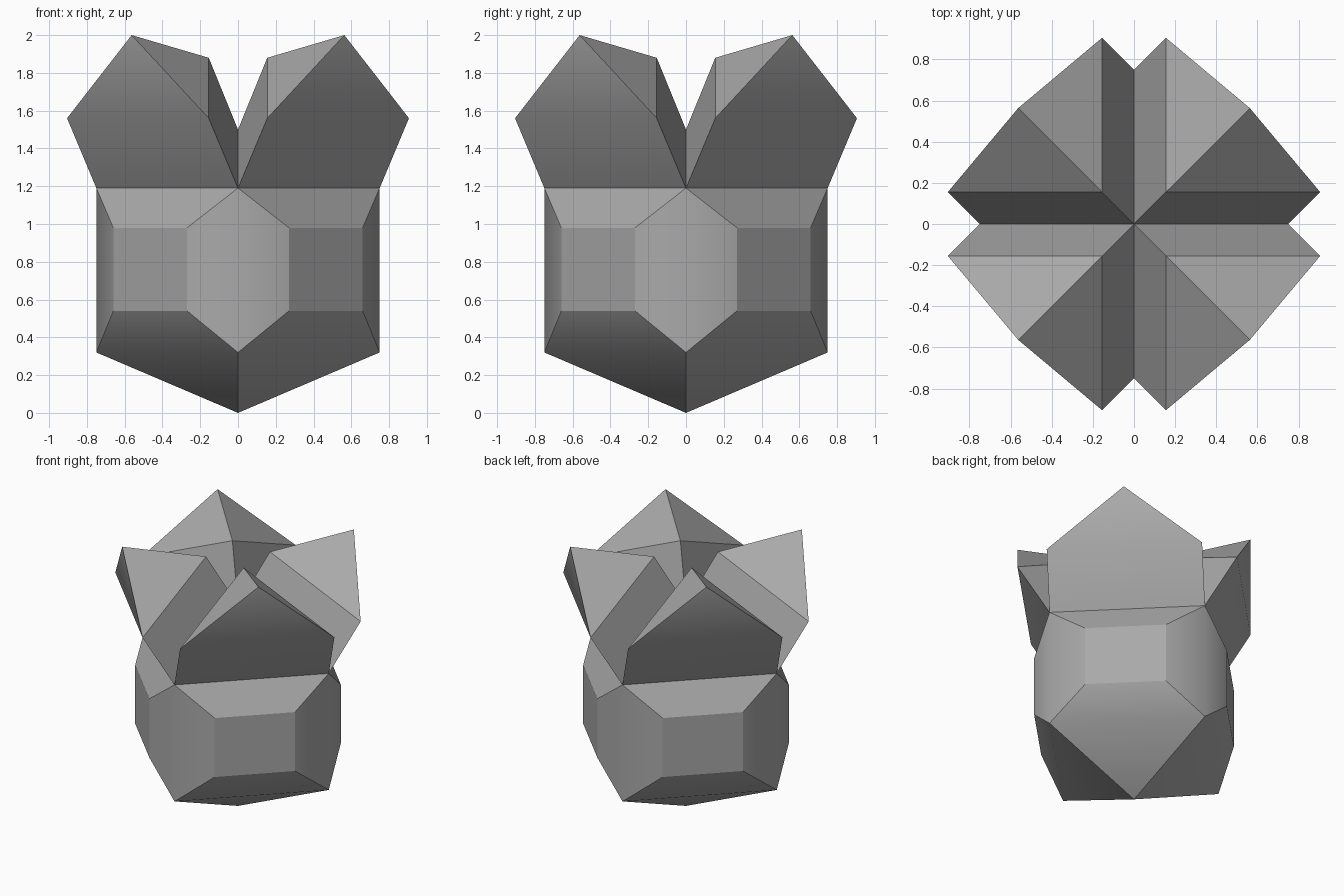
import bpy
import bmesh
from math import pi
from mathutils import Matrix, Vector

default = bpy.data.objects.get("Cube")
if default:
    bpy.data.objects.remove(default, do_unlink=True)

grey = bpy.data.materials.new("stone grey")
grey.use_nodes = True
colour = (0.4, 0.4, 0.4, 1)
grey.diffuse_color = colour
grey.node_tree.nodes["Principled BSDF"].inputs["Base Color"].default_value = colour


def build(name, polygons, is_smooth):
    """Weld polygons into one object; is_smooth picks the softened edges."""
    bm = bmesh.new()
    for points in polygons:
        bm.faces.new([bm.verts.new(p) for p in points])
    bmesh.ops.remove_doubles(bm, verts=bm.verts, dist=0.001)
    bmesh.ops.recalc_face_normals(bm, faces=bm.faces)
    for face in bm.faces:
        face.smooth = True
    for edge in bm.edges:
        edge.smooth = is_smooth(edge)
    mesh = bpy.data.meshes.new(name)
    bm.to_mesh(mesh)
    bm.free()
    mesh.materials.append(grey)
    obj = bpy.data.objects.new(name, mesh)
    bpy.context.collection.objects.link(obj)
    return obj


def mirrored(p):
    """Reflect a point across the diagonal of its quarter."""
    return Vector((-p.y, -p.x, p.z))


turns = [Matrix.Rotation(i * pi / 2, 3, 'Z') for i in range(4)]

# Body: square prism with a pointed base and a raised panel on each side
low, high = 0.32, 1.19
rim_low, rim_high = Vector((0, -0.75, low)), Vector((0, -0.75, high))
panel_low, panel_high = Vector((0.27, -0.66, 0.54)), Vector((0.27, -0.66, 0.98))
apex = Vector((0, 0, 0))
rl, rh, pl, ph = map(mirrored, (rim_low, rim_high, panel_low, panel_high))
quarter = [
    (panel_low, pl, ph, panel_high),
    (rim_low, panel_low, panel_high, rim_high),
    (pl, rl, rh, ph),
    (panel_high, ph, rh, rim_high),
    (rim_low, rl, pl, panel_low),
    (apex, rl, rim_low),
]
body = [[turn @ p for p in poly] for turn in turns for poly in quarter]
body.append([turn @ rim_high for turn in turns])


def body_smooth(edge):
    # Only the prism corners and the lower rim are soft
    on_rim = all(min(abs(v.co.x), abs(v.co.y)) < 0.01 and v.co.z > 0.1 for v in edge.verts)
    return on_rim and min(v.co.z for v in edge.verts) < 0.5


build("body", body, body_smooth)

# Petals: four pointed wedges opening outwards from the centre
centre = Vector((0, 0, 1.5))
inner = Vector((0.155, -0.155, 1.88))
shoulder = Vector((0.155, -0.905, 1.56))
tip = Vector((0.563, -0.563, 2.0))
other = mirrored(shoulder)
petal = [
    (rim_high, rh, other, shoulder),
    (shoulder, other, tip),
    (centre, rim_high, shoulder, inner),
    (rh, centre, inner, other),
    (inner, shoulder, tip),
    (other, inner, tip),
    (centre, rh, rim_high),
]


def petal_smooth(edge):
    # The outer face bends softly between its two shoulders
    return all(abs(v.co.z - shoulder.z) < 0.01 for v in edge.verts)


places = ("front_left", "back_left", "back_right", "front_right")
for place, turn in zip(places, turns):
    build("petal_" + place, [[turn @ p for p in poly] for poly in petal], petal_smooth)
